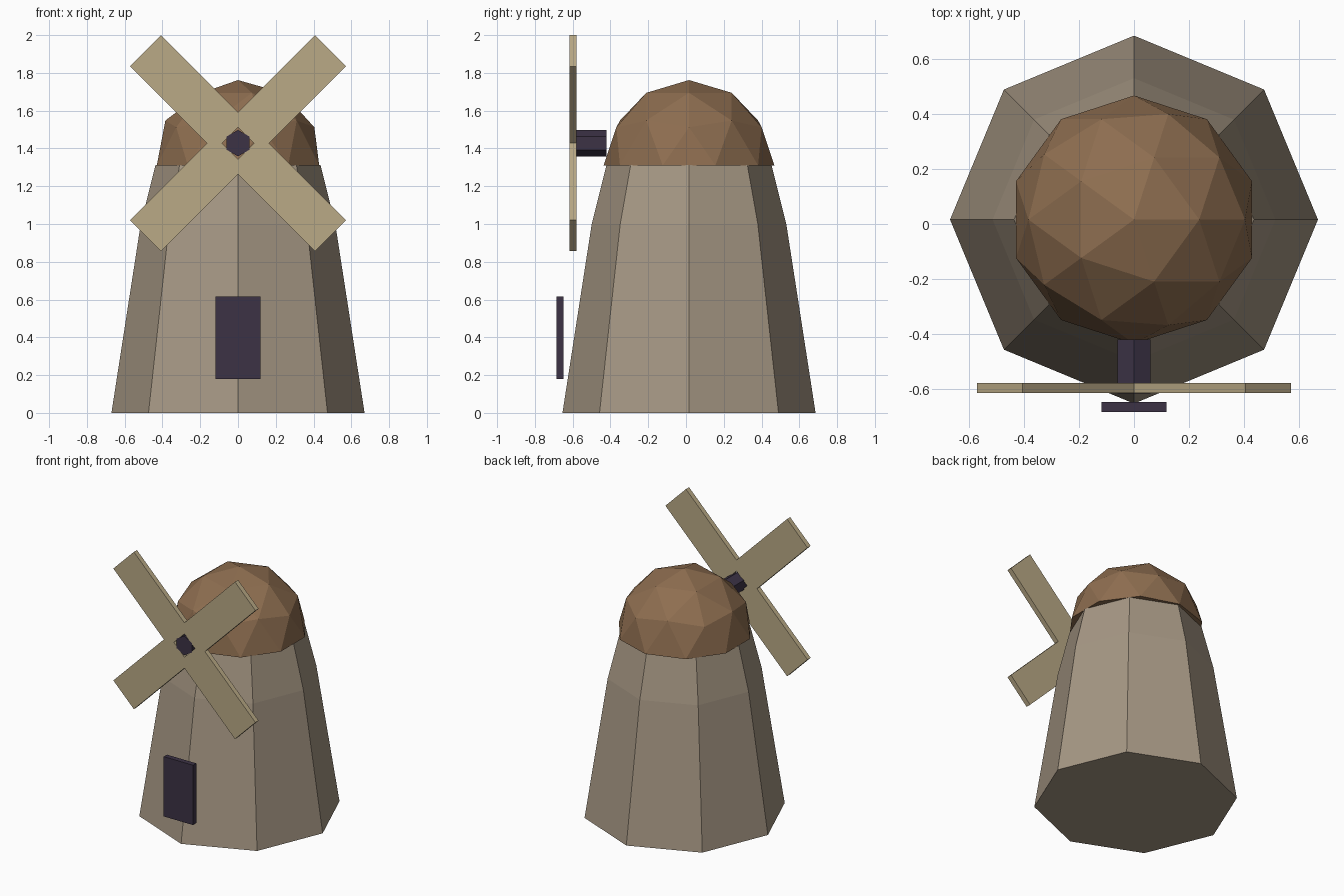
import bpy, bmesh
from math import sin, cos, pi, radians
from mathutils import Matrix, Vector

if "Cube" in bpy.data.objects:
    bpy.data.objects.remove(bpy.data.objects["Cube"])

CY = 0.016      # tower axis
HUB_Z = 1.428   # sail axis height


def material(name, rgb):
    m = bpy.data.materials.new(name)
    m.diffuse_color = (*rgb, 1)
    m.use_nodes = True
    m.node_tree.nodes["Principled BSDF"].inputs["Base Color"].default_value = m.diffuse_color
    return m


STONE = material("stone", (0.38, 0.31, 0.23))
THATCH = material("brown_roof", (0.27, 0.155, 0.08))
WOOD = material("pale_wood", (0.49, 0.40, 0.24))
DARK = material("dark_wood", (0.045, 0.032, 0.06))


def finish(name, bm, mat):
    bmesh.ops.recalc_face_normals(bm, faces=bm.faces)
    me = bpy.data.meshes.new(name)
    bm.to_mesh(me)
    bm.free()
    ob = bpy.data.objects.new(name, me)
    me.materials.append(mat)
    bpy.context.collection.objects.link(ob)
    return ob


def lathe(name, sides, profile, mat, matrix):
    """Closed solid through rings of (radius, height); first corner on +Y."""
    bm = bmesh.new()
    rings = [[bm.verts.new((r * sin(2 * pi * i / sides), r * cos(2 * pi * i / sides), h))
              for i in range(sides)] for r, h in profile]
    for a, b in zip(rings, rings[1:]):
        for i in range(sides):
            j = (i + 1) % sides
            bm.faces.new((a[i], a[j], b[j], b[i]))
    bm.faces.new(rings[0])
    bm.faces.new(rings[-1])
    bm.transform(matrix)
    return finish(name, bm, mat)


def box(name, lo, hi, mat, matrix=Matrix()):
    lo, hi = Vector(lo), Vector(hi)
    bm = bmesh.new()
    bmesh.ops.create_cube(bm, size=1)
    bm.transform(matrix @ Matrix.Translation((lo + hi) / 2) @ Matrix.Diagonal((*(hi - lo), 1)))
    return finish(name, bm, mat)


# Eight-sided tapering tower
lathe("tower", 8, [(0.67, 0), (0.515, 1.0), (0.437, 1.312)], STONE,
      Matrix.Translation((0, CY, 0)))

# Domed cap: upper half of a faceted sphere
bm = bmesh.new()
bmesh.ops.create_icosphere(bm, subdivisions=2, radius=0.452)
bmesh.ops.delete(bm, geom=[v for v in bm.verts if v.co.z < -0.01], context='VERTS')
bmesh.ops.holes_fill(bm, edges=[e for e in bm.edges if e.is_boundary], sides=0)
bm.transform(Matrix.Translation((0, CY, 1.31)))
finish("cap", bm, THATCH)

# Six-sided axle
lathe("axle", 6, [(0.07, 0.42), (0.07, 0.618)], DARK,
      Matrix.Translation((0, 0, HUB_Z)) @ Matrix.Rotation(pi / 2, 4, 'X'))

# Four crossed sails, leaving a small square opening around the axle
for i in range(4):
    spin = Matrix.Translation((0, 0, HUB_Z)) @ Matrix.Rotation(radians(45 + 90 * i), 4, 'Y')
    box(f"sail_{i + 1}", (-0.1165, -0.616, 0.06), (0.1165, -0.58, 0.692), WOOD, spin)

# Door
box("door", (-0.118, -0.685, 0.18), (0.118, -0.648, 0.615), DARK)
